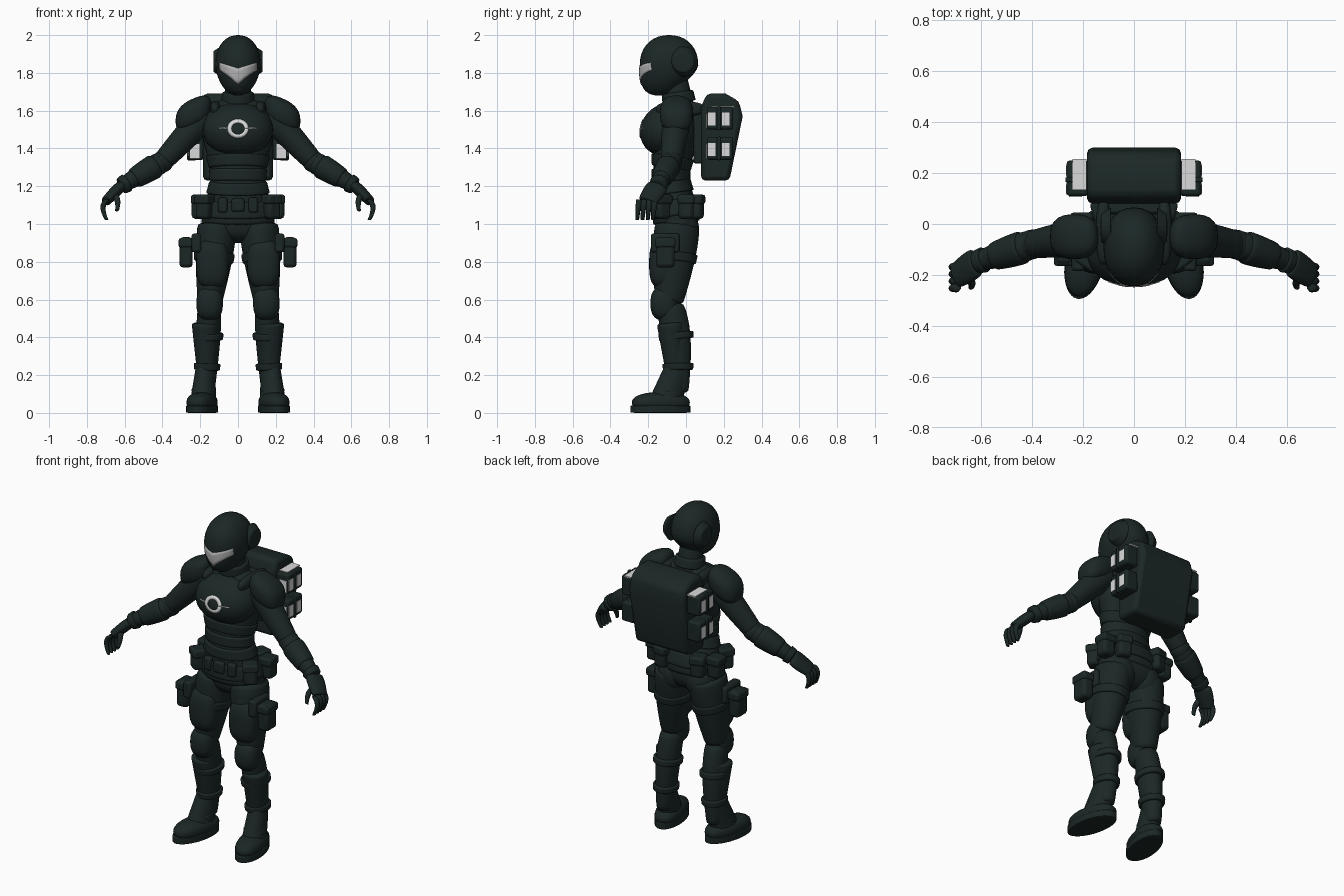
import bpy, bmesh, math
from mathutils import Vector, Matrix
from mathutils.bvhtree import BVHTree

if "Cube" in bpy.data.objects:
    bpy.data.objects.remove(bpy.data.objects["Cube"])


def material(name, colour):
    mat = bpy.data.materials.new(name)
    mat.use_nodes = True
    mat.diffuse_color = (*colour, 1)
    shader = mat.node_tree.nodes["Principled BSDF"]
    shader.inputs["Base Color"].default_value = (*colour, 1)
    shader.inputs["Roughness"].default_value = 0.7
    return mat


DARK = material("dark green grey", (0.011, 0.02, 0.019))
GREY = material("visor grey", (0.45, 0.45, 0.45))
LIGHT = material("light panel", (0.7, 0.7, 0.7))


def finish(name, bm, mat=DARK, mirror=False, subsurf=False, bevel=0, solid=0):
    """Turn a bmesh into a shaded object with its modifiers."""
    bmesh.ops.recalc_face_normals(bm, faces=bm.faces)
    mesh = bpy.data.meshes.new(name)
    bm.to_mesh(mesh)
    bm.free()
    mesh.materials.append(mat)
    ob = bpy.data.objects.new(name, mesh)
    bpy.context.collection.objects.link(ob)
    bpy.ops.object.select_all(action="DESELECT")
    ob.select_set(True)
    bpy.context.view_layer.objects.active = ob
    if subsurf:
        bpy.ops.object.shade_smooth()
    else:
        bpy.ops.object.shade_smooth_by_angle(angle=math.radians(40))
    if mirror:
        ob.modifiers.new("Mirror", "MIRROR").use_mirror_merge = False
    if solid:
        ob.modifiers.new("Solidify", "SOLIDIFY").thickness = solid
    if bevel:
        mod = ob.modifiers.new("Bevel", "BEVEL")
        mod.width, mod.segments = bevel, 2
    if subsurf:
        mod = ob.modifiers.new("Subdivision", "SUBSURF")
        mod.levels = mod.render_levels = 1
    return ob


def bone(start, end, near, far, bulge=0, depth=1, sway=(0, 0, 0)):
    """Rule for a limb: gives centre, width and depth at t, swelling in the middle."""
    start, end, sway = Vector(start), Vector(end), Vector(sway)

    def ring(t):
        swell = math.sin(math.pi * t ** 0.7)
        radius = near + (far - near) * t + bulge * swell
        return start.lerp(end, t) + sway * swell, radius, radius * depth
    return ring


def skin(name, ring, first=0, last=1, grow=0, mirror=True, sides=20):
    """Skin a limb rule, or a raised sleeve over a stretch of it."""
    bm = bmesh.new()
    loops = []
    axis = (ring(last)[0] - ring(first)[0]).normalized()
    across = axis.cross(Vector((0, 1, 0))).normalized()
    along = across.cross(axis)
    for step in (0, 0.05, 0.25, 0.5, 0.75, 0.95, 1):
        centre, width, depth = ring(first + (last - first) * step)
        extra = grow if 0 < step < 1 else 0
        loops.append([])
        for k in range(sides):
            a = math.tau * k / sides
            offset = across * math.cos(a) * (width + extra) + along * math.sin(a) * (depth + extra)
            loops[-1].append(bm.verts.new(centre + offset))
    for low, high in zip(loops, loops[1:]):
        for k in range(sides):
            n = (k + 1) % sides
            bm.faces.new((low[k], low[n], high[n], high[k]))
    bm.faces.new(loops[0])
    bm.faces.new(loops[-1])
    return finish(name, bm, mirror=mirror, subsurf=True)


def ball(name, centre, radii, power=2, mirror=True, shape=None):
    """Ellipsoid that turns boxier as the power rises; shape edits the unit form."""
    bm = bmesh.new()
    bmesh.ops.create_uvsphere(bm, u_segments=28, v_segments=18, radius=1)
    for v in bm.verts:
        v.co /= sum(abs(c) ** power for c in v.co) ** (1 / power)
        if shape:
            shape(v.co)
        v.co = [c + p * r for c, p, r in zip(centre, v.co, radii)]
    return finish(name, bm, mirror=mirror)


def box(name, centre, size, mat=DARK, mirror=True, bevel=0.012, yaw=0):
    bm = bmesh.new()
    place = Matrix.Translation(centre) @ Matrix.Rotation(math.radians(yaw), 4, "Z")
    bmesh.ops.create_cube(bm, size=1, matrix=place @ Matrix.Diagonal((*size, 1)))
    return finish(name, bm, mat, mirror, bevel=bevel)


def plate(name, rows, target, mat):
    """Lay a thin grid of (x, z) points on the front of a target surface."""
    bpy.context.view_layer.update()
    tree = BVHTree.FromObject(target, bpy.context.evaluated_depsgraph_get())
    bm = bmesh.new()
    grid = []
    for row in rows:
        hits = [tree.ray_cast(Vector((x, -1, z)), Vector((0, 1, 0)))[0] for x, z in row]
        grid.append([bm.verts.new(hit - Vector((0, 0.004, 0))) for hit in hits])
    for a, b in zip(grid, grid[1:]):
        for k in range(len(a) - 1):
            bm.faces.new((a[k], a[k + 1], b[k + 1], b[k]))
    return finish(name, bm, mat, solid=0.003)


# Torso: hips, waist and chest follow one wave
def torso(t):
    wave = math.cos(math.tau * (t - 0.03) / 0.8)
    return Vector((0, 0.015 * wave - 0.065, 1 + 0.6 * t)), 0.17 + 0.028 * wave, 0.11 + 0.018 * wave


skin("lower_torso", torso, 0, 0.5, mirror=False)
skin("upper_torso", torso, 0.4, 1, mirror=False)
for i in range(3):
    top = 0.6 - i * 0.11
    skin(f"abdomen_band_{i + 1}", torso, top - 0.11, top, grow=0.012, mirror=False)
ball("hips", (0, -0.045, 1), (0.195, 0.11, 0.1), power=2.3, mirror=False)
ball("buttocks", (0.09, -0.01, 0.97), (0.09, 0.08, 0.1))
ball("upper_back", (0, -0.045, 1.56), (0.19, 0.1, 0.11), mirror=False)
neck = bone((0, -0.03, 1.6), (0, -0.06, 1.8), 0.08, 0.06)
skin("neck", neck, mirror=False)
skin("collar", neck, 0.2, 0.5, grow=0.015, mirror=False)


# Breastplate, fullest below the middle
def bust(p):
    p.y += 0.2 * max(0, p.z)


breastplate = ball("breastplate", (0, -0.11, 1.5), (0.185, 0.135, 0.14), power=2.2, mirror=False, shape=bust)
ball("harness_straps", (0.12, -0.03, 1.61), (0.03, 0.13, 0.04), power=2.5)


# Helmet with the jaw drawn in and pushed forward
def jaw(p):
    drop = max(0, -p.z)
    p.x *= 1 - 0.15 * drop
    p.y = p.y * (1 - 0.1 * drop) - 0.35 * drop ** 1.5
    p.z += 0.25 * drop * max(0, p.y)


helmet = ball("helmet", (0, -0.09, 1.84), (0.12, 0.155, 0.16), power=2.2, mirror=False, shape=jaw)
skin("ear_covers", bone((0.09, -0.015, 1.86), (0.131, -0.015, 1.86), 0.082, 0.055))
box("mouth_guard", (0, -0.2, 1.72), (0.06, 0.04, 0.04), mirror=False)
visor_rows = []
for j in range(5):
    visor_rows.append([])
    for i in range(-10, 11):
        x = abs(i) / 10
        top, bottom = 1.825 + 0.03 * x, 1.735 + 0.08 * x ** 0.8
        visor_rows[-1].append((i / 100, top + (bottom - top) * j / 4))
plate("visor", visor_rows, helmet, GREY)

# Ring light on the chest
turns = [math.tau * i / 24 for i in range(25)]
plate("chest_light", [[(r * math.cos(a), 1.505 + r * 0.9 * math.sin(a)) for a in turns]
                      for r in (0.035, 0.057)], breastplate, LIGHT)
for side, label in ((1, "left"), (-1, "right")):
    plate(f"chest_light_bar_{label}", [[(side * x, z) for x in (0.057, 0.1)]
                                       for z in (1.505, 1.511)], breastplate, LIGHT)

# Arms
shoulder, elbow, wrist = (0.17, -0.045, 1.58), (0.4, -0.08, 1.33), (0.62, -0.15, 1.2)
forearm = bone(elbow, wrist, 0.056, 0.036, bulge=0.01)
skin("upper_arms", bone(shoulder, elbow, 0.075, 0.055, bulge=0.005))
ball("elbows", elbow, [0.058] * 3)
skin("forearms", forearm)
skin("forearm_guards", forearm, 0.15, 0.7, grow=0.006)
skin("wrist_cuffs", forearm, 0.85, 1, grow=0.01)


# Shoulder pads sloping outwards
def slope(p):
    p.z -= 0.5 * p.x


ball("shoulder_pads", (0.235, -0.05, 1.585), (0.095, 0.088, 0.08), power=2.6, shape=slope)

# Hands with curled fingers
knuckles = (0.7, -0.205, 1.12)
skin("palms", bone(wrist, knuckles, 0.029, 0.026, bulge=0.004, depth=1.9))
for i in range(4):
    y = -0.165 - 0.028 * i
    skin(f"finger_{i + 1}", bone((0.69, y, 1.13), (0.695, y - 0.01, 1.02), 0.018, 0.011,
                                 sway=(0.025, 0, 0)), sides=8)
skin("thumbs", bone((0.66, -0.2, 1.16), (0.64, -0.25, 1.07), 0.02, 0.012,
                    sway=(-0.015, -0.01, 0)), sides=8)

# Belt with pouches
skin("belt", torso, 0.07, 0.22, grow=0.012, mirror=False)
box("buckle", (0, -0.18, 1.1), (0.07, 0.03, 0.07), mirror=False)
box("belt_small_pouches", (0.08, -0.17, 1.1), (0.05, 0.04, 0.08), yaw=8)
for label, x, y, yaw in (("front", 0.175, -0.13, 35), ("side", 0.205, 0, 0), ("back", 0.12, 0.05, -15)):
    box(f"belt_{label}_pouches", (x, y, 1.09), (0.08, 0.08, 0.125), yaw=yaw, bevel=0.018)
    box(f"belt_{label}_pouch_flaps", (x, y, 1.13), (0.09, 0.09, 0.05), yaw=yaw)

# Legs with armour
hip, knee, ankle = (0.11, -0.045, 1), (0.15, -0.09, 0.58), (0.17, -0.04, 0.1)
thigh = bone(hip, knee, 0.102, 0.065, bulge=0.014, depth=1.15)
shin = bone(knee, ankle, 0.06, 0.045, bulge=0.012, depth=1.2, sway=(0, 0.02, 0))
guard = bone((0.172, -0.082, 0.48), (0.166, -0.055, 0.2), 0.075, 0.05)
skin("thighs", thigh)
skin("thigh_straps", thigh, 0.36, 0.48, grow=0.008)
ball("thigh_plates", (0.135, -0.12, 0.79), (0.087, 0.075, 0.13), power=3)
skin("shins", shin)
ball("knee_pads", (0.15, -0.115, 0.58), (0.07, 0.073, 0.09), power=2.6)
skin("shin_guards", guard)
for i, t in enumerate((0.32, 0.66)):
    skin(f"shin_straps_{i + 1}", shin, t, t + 0.08, grow=0.014)

# Thigh pouches
box("thigh_pouches", (0.275, -0.11, 0.85), (0.07, 0.1, 0.16), bevel=0.018)
box("thigh_pouch_flaps", (0.275, -0.11, 0.9), (0.08, 0.11, 0.05))
box("thigh_pouch_hangers", (0.22, -0.11, 0.9), (0.05, 0.15, 0.1))

# Boots turned slightly outwards around the ankle
pivot = Matrix.Translation(ankle)
toe_out = pivot @ Matrix.Rotation(math.radians(12), 4, "Z") @ pivot.inverted()
boots = (ball("boots", (0.17, -0.135, 0.055), (0.075, 0.155, 0.055), power=2.3),
         skin("boot_ankles", bone((0.17, -0.045, 0.24), (0.17, -0.115, 0.04), 0.052, 0.07, depth=1.3)),
         skin("soles", bone((0.17, -0.138, 0), (0.17, -0.138, 0.04), 0.08, 0.08, depth=2.05)),
         box("boot_straps", (0.17, -0.095, 0.12), (0.125, 0.06, 0.03)))
for part in boots:
    part.data.transform(toe_out)

# Backpack from a side profile
bm = bmesh.new()
profile = ((0.08, 1.23), (0.08, 1.62), (0.11, 1.69), (0.21, 1.69), (0.28, 1.65), (0.3, 1.57), (0.23, 1.23))
face = bm.faces.new([bm.verts.new((-0.185, y, z)) for y, z in profile])
moved = bmesh.ops.extrude_face_region(bm, geom=[face])["geom"]
bmesh.ops.translate(bm, vec=(0.37, 0, 0), verts=[v for v in moved if isinstance(v, bmesh.types.BMVert)])
finish("backpack", bm, bevel=0.022)
box("backpack_mount", (0, 0.07, 1.47), (0.24, 0.06, 0.3), mirror=False)

# Backpack side pouches with light panels
for label, z in (("upper", 1.56), ("lower", 1.4)):
    box(f"{label}_pack_pouches", (0.222, 0.18, z), (0.085, 0.14, 0.12))
    box(f"{label}_pouch_front_panels", (0.23, 0.11, z - 0.015), (0.05, 0.006, 0.075), LIGHT, bevel=0)
    for end, y in (("fore", 0.135), ("aft", 0.21)):
        box(f"{label}_pouch_{end}_panels", (0.264, y, z - 0.005), (0.006, 0.04, 0.068), LIGHT, bevel=0)
    box(f"{label}_pouch_straps", (0.245, 0.174, z), (0.05, 0.02, 0.125), bevel=0.006)
box("upper_pouch_top_panels", (0.214, 0.195, 1.62), (0.055, 0.12, 0.008), LIGHT, bevel=0)
